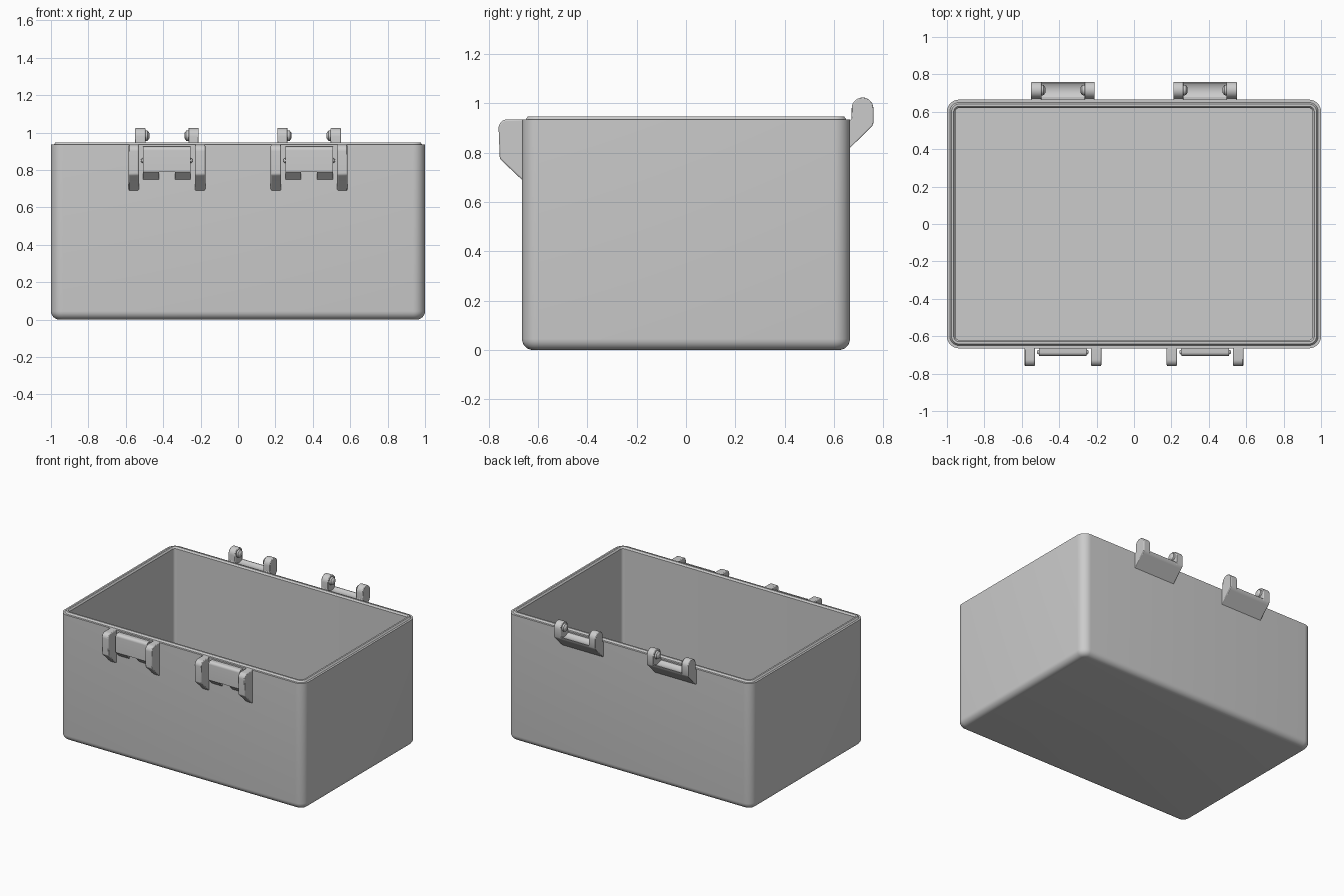
import bpy, bmesh, math
from mathutils import Matrix

cube = bpy.data.objects.get("Cube")
if cube:
    bpy.data.objects.remove(cube, do_unlink=True)

grey = bpy.data.materials.new("plain grey")
grey.use_nodes = True
colour = (0.6, 0.6, 0.6, 1)
grey.diffuse_color = colour
grey.node_tree.nodes["Principled BSDF"].inputs["Base Color"].default_value = colour

HALF_X, HALF_Y, CORNER = 1.0, 0.665, 0.065


def finish(name, bm, bevel=0):
    bmesh.ops.recalc_face_normals(bm, faces=bm.faces)
    mesh = bpy.data.meshes.new(name)
    bm.to_mesh(mesh)
    bm.free()
    mesh.materials.append(grey)
    ob = bpy.data.objects.new(name, mesh)
    bpy.context.collection.objects.link(ob)
    bpy.ops.object.select_all(action='DESELECT')
    ob.select_set(True)
    bpy.context.view_layer.objects.active = ob
    bpy.ops.object.shade_smooth_by_angle(angle=math.radians(32))
    if bevel:
        mod = ob.modifiers.new("edge rounding", 'BEVEL')
        mod.width, mod.segments = bevel, 2
        mod.limit_method, mod.angle_limit = 'ANGLE', math.radians(40)
    return ob


def arc(cy, cz, r, start, end, steps=8):
    """Points on an arc in the y-z plane, angles in degrees."""
    angles = [math.radians(start + (end - start) * i / steps) for i in range(steps + 1)]
    return [(cy + r * math.cos(a), cz + r * math.sin(a)) for a in angles]


def extrude(name, profile, x0, x1, bevel=0):
    """Solid with a y-z profile, running from x0 to x1."""
    bm = bmesh.new()
    ends = [[bm.verts.new((x, y, z)) for y, z in profile] for x in (x0, x1)]
    bm.faces.new(ends[0])
    bm.faces.new(ends[1])
    n = len(profile)
    for i in range(n):
        j = (i + 1) % n
        bm.faces.new((ends[0][i], ends[0][j], ends[1][j], ends[1][i]))
    return finish(name, bm, bevel)


def stud(name, x, y, z, r1, r2, length, direction):
    """Tapered round stud lying along x."""
    bm = bmesh.new()
    place = Matrix.Translation((x + direction * length / 2, y, z)) @ \
        Matrix.Rotation(direction * math.pi / 2, 4, 'Y')
    bmesh.ops.create_cone(bm, cap_ends=True, segments=24, radius1=r1, radius2=r2,
                          depth=length, matrix=place)
    return finish(name, bm)


def rounded_ring(bm, inset, z, steps=8):
    r = max(CORNER - inset, 0.02)
    ring = []
    for k, (sx, sy) in enumerate([(1, 1), (-1, 1), (-1, -1), (1, -1)]):
        for i in range(steps + 1):
            a = math.pi / 2 * (k + i / steps)
            ring.append(bm.verts.new((sx * (HALF_X - inset - r) + r * math.cos(a),
                                      sy * (HALF_Y - inset - r) + r * math.sin(a), z)))
    return ring


# Box shell: outside from the base up, over the raised lip, down to the floor
base = [(0.045 - y, z) for y, z in arc(0, 0.045, 0.045, -90, 0, 6)]
lip = [(0, 0.935), (0.015, 0.935), (0.024, 0.947), (0.036, 0.947),
       (0.045, 0.935), (0.045, 0.045)]
bm = bmesh.new()
rings = [rounded_ring(bm, inset, z) for inset, z in base + lip]
for low, high in zip(rings, rings[1:]):
    for i in range(len(low)):
        j = (i + 1) % len(low)
        bm.faces.new((low[i], low[j], high[j], high[i]))
bm.faces.new(rings[0])
bm.faces.new(rings[-1])
finish("box_shell", bm)

# Side profiles of the fittings
bracket = [(-0.65, 0.675), (-0.665, 0.69), (-0.755, 0.775)] + \
    arc(-0.725, 0.90, 0.035, 180, 90) + [(-0.65, 0.935)]
catch = [(-0.65, 0.79), (-0.706, 0.79)] + arc(-0.686, 0.905, 0.02, 180, 90) + [(-0.65, 0.925)]
foot = [(-0.65, 0.735), (-0.665, 0.75), (-0.706, 0.79), (-0.65, 0.79)]
ear = [(0.65, 0.805), (0.745, 0.898), (0.755, 0.908), (0.76, 0.92)] + \
    arc(0.716, 0.98, 0.044, 0, 180, 14) + [(0.672, 0.935), (0.65, 0.93)]
cradle = [(0.65, 0.805), (0.745, 0.898), (0.755, 0.908), (0.76, 0.925)] + \
    arc(0.716, 0.98, 0.066, -55, -125) + [(0.65, 0.925)]

for side, cx in (("right", -0.38), ("left", 0.38)):
    # Front catch between two bracket plates
    extrude(f"{side}_catch", catch, cx - 0.127, cx + 0.127)
    # Hinge base at the back
    extrude(f"{side}_hinge_cradle", cradle, cx - 0.12, cx + 0.12)
    for end, s in (("outer", math.copysign(1, cx)), ("inner", -math.copysign(1, cx))):
        tag = f"{side}_{end}"
        extrude(tag + "_latch_bracket", bracket, cx + s * 0.15, cx + s * 0.205, 0.006)
        extrude(tag + "_catch_foot", foot, cx + s * 0.042, cx + s * 0.127)
        stud(tag + "_catch_nub", cx + s * 0.127, -0.685, 0.85, 0.014, 0.007, 0.011, s)
        extrude(tag + "_hinge_ear", ear, cx + s * 0.115, cx + s * 0.17, 0.004)
        stud(tag + "_hinge_stud", cx + s * 0.115, 0.716, 0.983, 0.029, 0.027, 0.012, -s)
        stud(tag + "_hinge_stud_tip", cx + s * 0.103, 0.716, 0.983, 0.027, 0.014, 0.009, -s)
